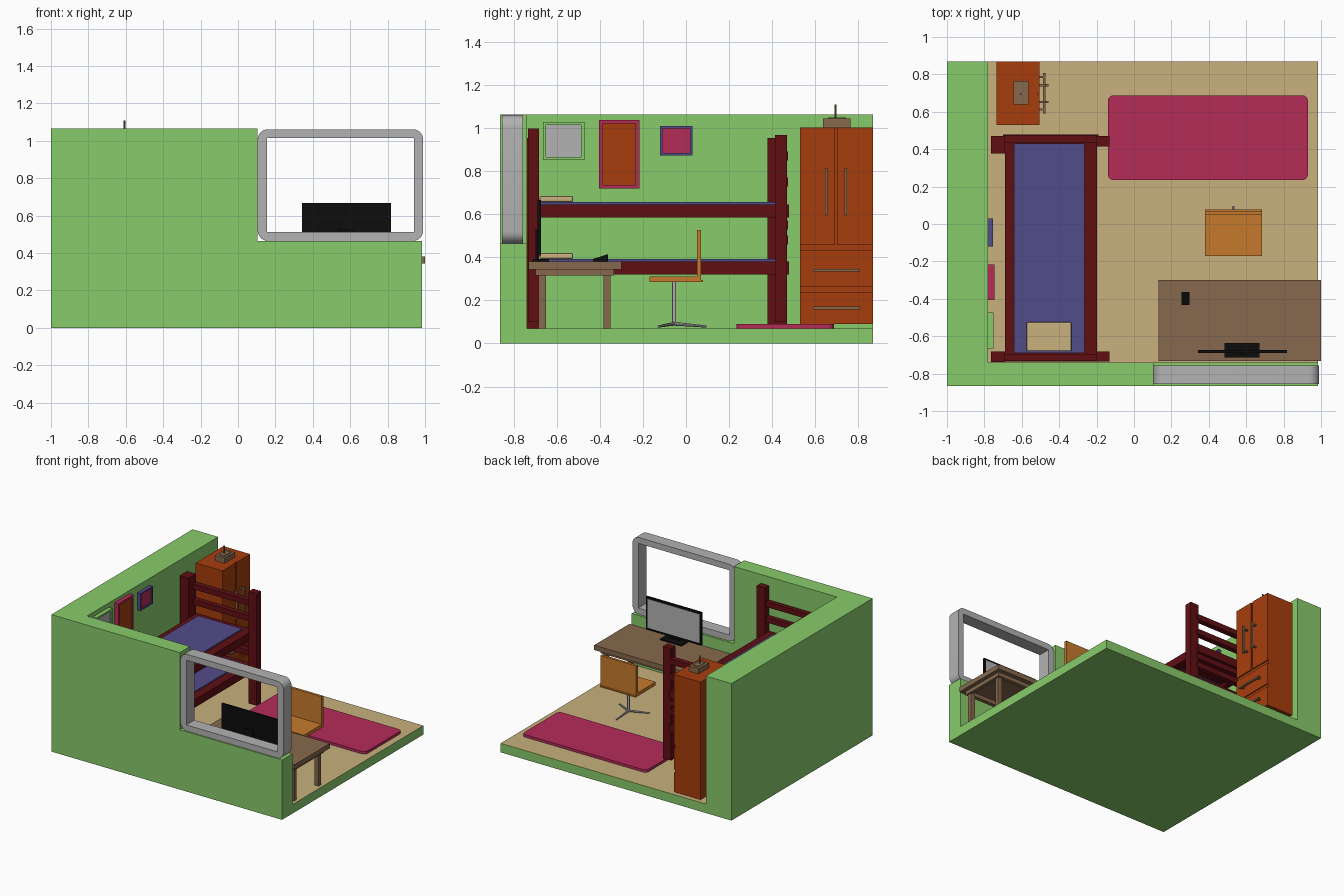
import bpy, bmesh, math
from mathutils import Vector

if "Cube" in bpy.data.objects:
    bpy.data.objects.remove(bpy.data.objects["Cube"])

COLORS = {
    "wall_green": (0.25, 0.60, 0.147), "tan": (0.58, 0.44, 0.205), "grey": (0.45, 0.45, 0.45),
    "dark_red": (0.115, 0.0045, 0.006), "rust": (0.39, 0.048, 0.004), "orange": (0.565, 0.195, 0.025),
    "magenta": (0.456, 0.025, 0.098), "blue": (0.084, 0.072, 0.254), "brown": (0.238, 0.141, 0.074),
    "black": (0.004, 0.004, 0.004)}
MATS = {}
for n, c in COLORS.items():
    MATS[n] = bpy.data.materials.new(n)
    MATS[n].diffuse_color = (*c, 1)


def finish(name, bm, mat):
    me = bpy.data.meshes.new(name)
    bm.to_mesh(me)
    bm.free()
    me.materials.append(MATS[mat])
    ob = bpy.data.objects.new(name, me)
    bpy.context.collection.objects.link(ob)
    return ob


def box(name, x, y, z, mat, corner=0, axis=2, segs=4, chamfer=0):
    """Box from ranges; optionally rounds the edges along one axis, or chamfers all."""
    bm = bmesh.new()
    bmesh.ops.create_cube(bm, size=1)
    for v in bm.verts:
        v.co = Vector([(r[0] + r[1]) / 2 + v.co[i] * (r[1] - r[0]) for i, r in enumerate((x, y, z))])
    if corner:
        es = [e for e in bm.edges if abs((e.verts[0].co - e.verts[1].co).normalized()[axis]) > 0.9]
        bmesh.ops.bevel(bm, geom=es, offset=corner, segments=segs, profile=0.5, affect='EDGES')
    if chamfer:
        bmesh.ops.bevel(bm, geom=bm.edges[:], offset=chamfer, segments=2, profile=0.5, affect='EDGES')
    return finish(name, bm, mat)


def cut(ob, *cutters):
    for c in cutters:
        m = ob.modifiers.new("cut", 'BOOLEAN')
        m.object, m.operation, m.solver = c, 'DIFFERENCE', 'EXACT'
    dg = bpy.context.evaluated_depsgraph_get()
    me = bpy.data.meshes.new_from_object(ob.evaluated_get(dg))
    ob.modifiers.clear()
    ob.data = me
    for c in cutters:
        bpy.data.objects.remove(c)


def rod(name, a, b, r, mat, sides=12, r2=None):
    a, b = Vector(a), Vector(b)
    bm = bmesh.new()
    bmesh.ops.create_cone(bm, cap_ends=True, segments=sides, radius1=r,
                          radius2=r if r2 is None else r2, depth=(b - a).length)
    q = (b - a).to_track_quat('Z', 'Y')
    for v in bm.verts:
        v.co = q @ v.co + (a + b) / 2
    return smooth(finish(name, bm, mat))


def smooth(ob):
    bpy.ops.object.select_all(action='DESELECT')
    ob.select_set(True)
    bpy.context.view_layer.objects.active = ob
    bpy.ops.object.shade_smooth_by_angle(angle=math.radians(35))
    return ob


# room shell: solid block with the interior and the low wall cut away
room = box("room_shell", (-1, 0.985), (-0.865, 0.87), (0, 1.065), "wall_green")
cut(room,
    box("cutter_inside", (-0.78, 1.2), (-0.74, 1.2), (0.07, 1.3), "wall_green"),
    box("cutter_window", (0.105, 1.2), (-1.2, 1.2), (0.465, 1.3), "wall_green"))
room.data.materials.clear()
for m in ("wall_green", "tan"):
    room.data.materials.append(MATS[m])
for p in room.data.polygons:
    p.material_index = 1 if p.normal.z > 0.9 and abs(p.center.z - 0.07) < 0.01 else 0

# window frame
frame = box("window_frame", (0.105, 0.99), (-0.855, -0.757), (0.465, 1.062), "grey", corner=0.055, axis=1, segs=6)
cut(frame, box("cutter_pane", (0.155, 0.94), (-1, -0.5), (0.512, 1.015), "grey"))
smooth(frame)

# rug
box("rug", (-0.14, 0.93), (0.235, 0.688), (0.07, 0.09), "magenta", corner=0.03)


# wall pictures
def picture(name, y, z, depth, border, rim_mat, mat):
    rim = box(name + "_frame", (-0.781, -0.78 + depth), y, z, rim_mat)
    yi, zi = (y[0] + border, y[1] - border), (z[0] + border, z[1] - border)
    cut(rim, box("cutter_picture", (-0.77, -0.5), yi, zi, rim_mat))
    box(name + "_panel", (-0.771, -0.788 + depth), yi, zi, mat)


picture("mirror", (-0.665, -0.472), (0.852, 1.03), 0.03, 0.015, "wall_green", "grey")
picture("tall_picture", (-0.405, -0.217), (0.72, 1.04), 0.034, 0.017, "magenta", "rust")
picture("small_picture", (-0.12, 0.03), (0.874, 1.01), 0.026, 0.011, "blue", "magenta")

# bunk bed posts (slightly uneven)
box("bed_post_back_right", (-0.2, -0.13), (0.414, 0.47), (0.10, 0.97), "dark_red")
box("bed_post_back_left", (-0.765, -0.69), (0.378, 0.47), (0.09, 0.955), "dark_red")
box("bed_post_front_right", (-0.2, -0.13), (-0.735, -0.683), (0.10, 1.0), "dark_red")
box("bed_post_front_left", (-0.765, -0.69), (-0.739, -0.683), (0.07, 0.955), "dark_red")

# bunks: rails, slats, mattress and pillow
for lvl, z0 in (("lower", 0.32), ("upper", 0.585)):
    z1 = z0 + 0.062
    box(lvl + "_rail_left", (-0.69, -0.642), (-0.735, 0.475), (z0, z1), "dark_red")
    box(lvl + "_rail_right", (-0.265, -0.198), (-0.735, 0.475), (z0, z1), "dark_red")
    for end, y in (("front", (-0.735, -0.69)), ("back", (0.43, 0.478))):
        box(f"{lvl}_{end}_rail", (-0.7, -0.19), y, (z0, z1), "dark_red")
    for i in range(12):
        y = -0.66 + i * 0.095
        box(f"{lvl}_slat_{i}", (-0.65, -0.26), (y, y + 0.05), (z0 + 0.02, z0 + 0.04), "dark_red")
    box(lvl + "_mattress", (-0.642, -0.265), (-0.69, 0.43), (z0 + 0.04, z0 + 0.073), "blue")
    box(lvl + "_pillow", (-0.575, -0.335), (-0.68, -0.525), (z0 + 0.073, z0 + 0.1), "tan", chamfer=0.006)
for end, y in (("front", (-0.73, -0.695)), ("back", (0.432, 0.475))):
    for i, z in enumerate((0.46, 0.53, 0.73, 0.85)):
        box(f"{end}_headboard_bar_{i}", (-0.7, -0.19), y, (z, z + 0.042), "dark_red")

# wardrobe body, doors and drawers
box("wardrobe_body", (-0.735, -0.513), (0.53, 0.87), (0.09, 1.005), "rust")
for i, y in enumerate(((0.53, 0.69), (0.703, 0.87))):
    box(f"wardrobe_door_{i}", (-0.514, -0.504), y, (0.457, 1.005), "rust")
for i, z in enumerate(((0.09, 0.24), (0.265, 0.432))):
    box(f"wardrobe_drawer_{i}", (-0.514, -0.504), (0.53, 0.87), z, "rust")


# bracket handles: a bar on two stand-offs
def handle(name, y, z, reach):
    t = 0.011
    vertical = z[1] - z[0] > y[1] - y[0]
    box(name + "_bar", (reach - 0.014, reach), y, z, "brown")
    for k in (0.1, 0.9):
        yc, zc = (y[0] + k * (y[1] - y[0]), z[0] + k * (z[1] - z[0]))
        ys = y if vertical else (yc - t / 2, yc + t / 2)
        zs = (zc - t / 2, zc + t / 2) if vertical else z
        box(f"{name}_standoff_{k}", (-0.505, reach - 0.01), ys, zs, "brown")


for i, y in enumerate((0.652, 0.742)):
    handle(f"door_handle_{i}", (y - 0.006, y + 0.006), (0.595, 0.815), -0.458)
for i, z in enumerate((0.165, 0.34)):
    handle(f"drawer_handle_{i}", (0.59, 0.808), (z - 0.006, z + 0.006), -0.473)

# radio on the wardrobe
box("radio_body", (-0.645, -0.563), (0.638, 0.765), (1.005, 1.045), "brown")
box("radio_top", (-0.627, -0.58), (0.66, 0.743), (1.045, 1.05), "brown")
rod("radio_aerial", (-0.606, 0.695, 1.045), (-0.606, 0.695, 1.11), 0.005, "brown", 8)

# desk
box("desk_top", (0.13, 1.0), (-0.733, -0.3), (0.345, 0.382), "brown")
X, Y = (0.16, 0.97), (-0.70, -0.335)
for i in (0, 1):
    s = 0.03 if i == 0 else -0.03
    box(f"desk_apron_long_{i}", X, sorted((Y[i], Y[i] + s)), (0.315, 0.346), "brown")
    box(f"desk_apron_short_{i}", sorted((X[i], X[i] + s)), Y, (0.315, 0.346), "brown")
    for j, y in enumerate(((-0.685, -0.65), (-0.383, -0.352))):
        xa = (0.17, 0.203) if i == 0 else (0.927, 0.96)
        box(f"desk_leg_{i}_{j}", xa, y, (0.07, 0.32), "brown")

# monitor
box("monitor_case", (0.342, 0.818), (-0.69, -0.675), (0.41, 0.667), "black")
box("monitor_screen", (0.357, 0.803), (-0.676, -0.673), (0.428, 0.652), "grey")
box("monitor_neck", (0.54, 0.62), (-0.7, -0.688), (0.385, 0.53), "black")
box("monitor_base", (0.485, 0.67), (-0.713, -0.637), (0.382, 0.391), "black")

# mouse: block sloping down to the front
mouse = box("mouse", (0.255, 0.298), (-0.433, -0.363), (0.382, 0.415), "black")
for v in mouse.data.vertices:
    if v.co.z > 0.4 and v.co.y < -0.4:
        v.co.z = 0.393

# swivel chair
box("chair_seat", (0.38, 0.685), (-0.17, 0.052), (0.285, 0.312), "orange")
box("chair_back", (0.38, 0.685), (0.05, 0.07), (0.285, 0.527), "orange")
box("chair_back_edge", (0.38, 0.685), (0.068, 0.078), (0.285, 0.295), "orange")
rod("chair_column", (0.533, -0.055, 0.085), (0.533, -0.055, 0.287), 0.009, "grey")
for i in range(3):
    a = math.radians(90 + 120 * i)
    end = (0.533 + 0.15 * math.cos(a), -0.055 + 0.15 * math.sin(a), 0.079)
    rod(f"chair_foot_{i}", (0.533, -0.055, 0.092), end, 0.009, "grey", 8, 0.005)

for m in bpy.data.materials:
    if m.users and not m.is_grease_pencil:
        m.use_nodes = True
        m.node_tree.nodes["Principled BSDF"].inputs["Base Color"].default_value = m.diffuse_color
